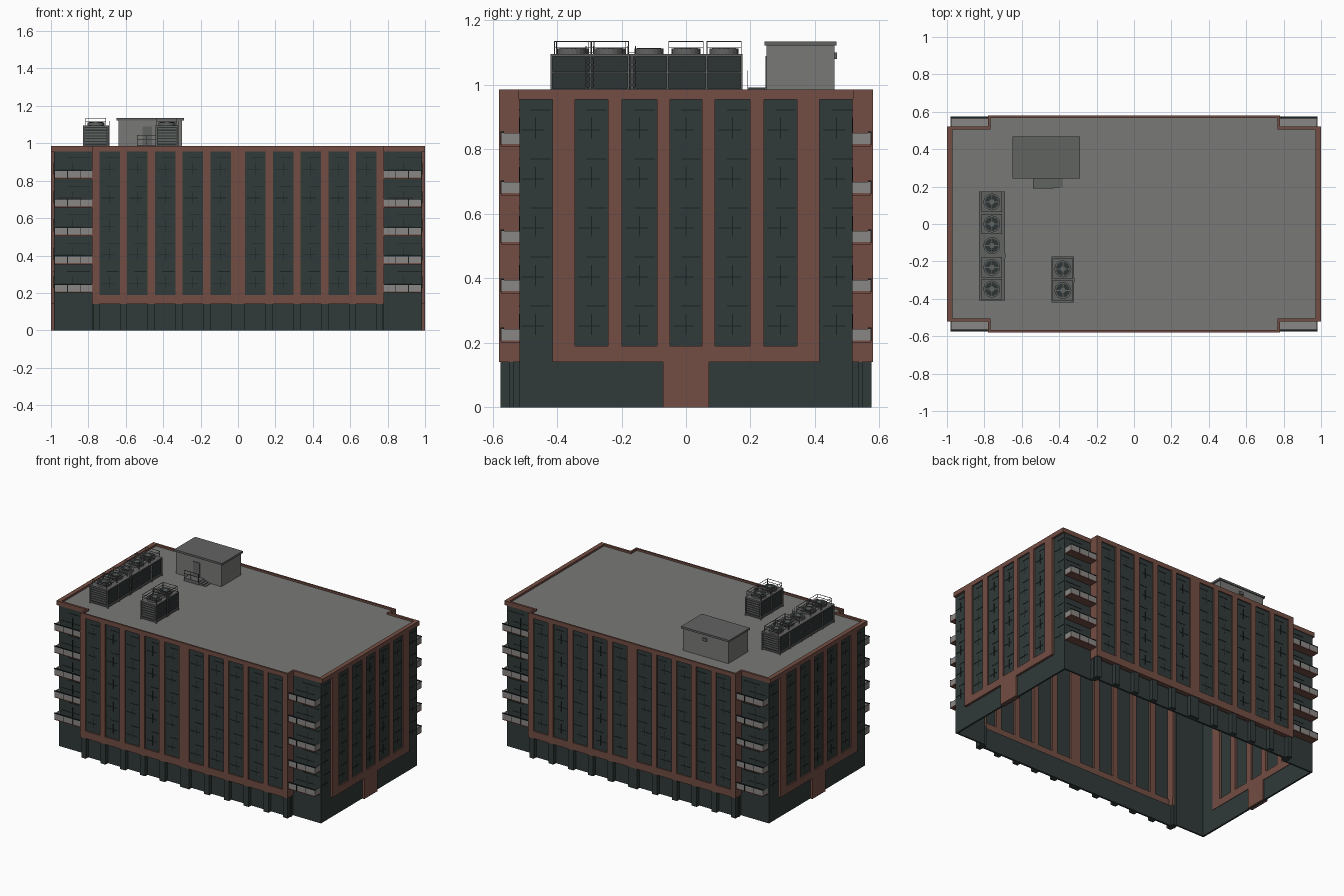
import bpy, bmesh, math
from mathutils import Matrix, Vector

if "Cube" in bpy.data.objects:
    bpy.data.objects.remove(bpy.data.objects["Cube"], do_unlink=True)


def material(name, r, g, b):
    m = bpy.data.materials.new(name)
    m.use_nodes = True
    m.diffuse_color = (r, g, b, 1)
    m.node_tree.nodes["Principled BSDF"].inputs["Base Color"].default_value = (r, g, b, 1)
    return m


BRICK = material("red brown brick", .17, .075, .056)
GLASS = material("dark slate glass", .030, .043, .041)
LINE = material("black green mullion", .010, .014, .014)
ROOF = material("roof grey", .19, .19, .18)
PALE = material("balcony grey", .25, .245, .235)
METAL = material("machine grey", .12, .125, .12)
DARK = material("machine dark", .025, .035, .034)


class Part:
    """Collects boxes and cylinders into one mesh object."""

    def __init__(self, name, mat):
        self.name, self.mat, self.bm = name, mat, bmesh.new()

    def box(self, x0, x1, y0, y1, z0, z1):
        size = Vector((abs(x1 - x0), abs(y1 - y0), abs(z1 - z0)))
        mid = Vector((x0 + x1, y0 + y1, z0 + z1)) / 2
        bmesh.ops.create_cube(self.bm, size=1, matrix=Matrix.Translation(mid) @ Matrix.Diagonal(size).to_4x4())

    def tube(self, x, y, z0, z1, r):
        bmesh.ops.create_cone(self.bm, cap_ends=True, segments=20, radius1=r, radius2=r, depth=z1 - z0,
                              matrix=Matrix.Translation((x, y, (z0 + z1) / 2)))

    def done(self):
        mesh = bpy.data.meshes.new(self.name)
        self.bm.to_mesh(mesh)
        self.bm.free()
        mesh.materials.append(self.mat)
        bpy.context.collection.objects.link(bpy.data.objects.new(self.name, mesh))


W, D, TOP = 1.0, .58, .985       # half length, half depth, parapet top
BAND0, BAND1, HEAD = .14, .19, .955
STEP, ENDY, ENDX = .78, .52, .985  # corner notch and end walls
FLOORS = [.205 + .152 * i for i in range(5)]

brick = Part("brick_frame", BRICK)
parapet = Part("parapet", BRICK)
glass = Part("window_panels", GLASS)
base = Part("ground_floor_walls", GLASS)
pilasters = Part("ground_floor_pilasters", GLASS)
corner = Part("corner_walls", GLASS)
lines = Part("mullions", LINE)
slabs = Part("balcony_slabs", BRICK)
rails = Part("balcony_parapets", PALE)


def wall_lines(along_x, s, plane, a, b, inset=.0):
    """Mullion grid on a wall strip from a to b, for every floor."""
    def strip(u0, u1, z0, z1):
        p0, p1 = s * (plane - .002), s * (plane + .002)
        if along_x:
            lines.box(u0, u1, p0, p1, z0, z1)
        else:
            lines.box(p0, p1, u0, u1, z0, z1)
    mid, w = (a + b) / 2, b - a
    for i, z in enumerate(FLOORS):
        strip(a + w * .1, b - w * .25, z + .045, z + .048)
        strip(a + w * .35, b - w * .05, z + .108, z + .111)
        strip(mid - .0015, mid + .0015, z + .02, z + .085)


# Long front and back walls
bay, half_bay = .1485, .055
centres = [.0925 + bay * i for i in range(5)]
for s in (-1, 1):
    brick.box(-STEP, STEP, s * .55, s * D, BAND0, BAND1)
    brick.box(-.0375, .0375, s * .55, s * D, BAND1, HEAD)
    glass.box(-STEP + .02, STEP - .02, s * .566, s * .572, BAND1, HEAD)
    base.box(-STEP, STEP, s * .535, s * .548, 0, BAND0)
    pilasters.box(-.035, .035, s * .54, s * .575, 0, BAND0)
    parapet.box(-STEP, STEP, s * .568, s * D, HEAD, TOP)
    for m in (-1, 1):
        for c in centres:
            c0 = c + half_bay
            c1 = c + bay - half_bay
            last = c == centres[-1]
            brick.box(m * c0, m * (STEP if last else c1), s * (.515 if last else .55), s * D, BAND1, HEAD)
            pilasters.box(m * c0, m * (STEP - .005 if last else c1), s * (.515 if last else .54), s * .575, 0, BAND0)
            wall_lines(True, s, .572, m * c - half_bay, m * c + half_bay)
        # Notched corners with balconies
        brick.box(m * (STEP - .04), m * STEP, s * .515, s * .55, BAND0, BAND1)
        corner.box(m * (STEP - .02), m * ENDX, s * (ENDY - .015), s * (ENDY - .004), 0, HEAD)
        corner.box(m * (ENDX - .012), m * ENDX, s * .40, s * (ENDY - .004), 0, HEAD)
        wall_lines(True, s, ENDY - .004, *sorted((m * STEP, m * ENDX)))
        wall_lines(False, m, ENDX, *sorted((s * .414, s * ENDY)))
        parapet.box(m * (STEP - .012), m * STEP, s * .505, s * .568, HEAD, TOP)
        parapet.box(m * STEP, m * (W - .03), s * .505, s * ENDY, HEAD, TOP)
        for z in FLOORS:
            slabs.box(m * STEP, m * .98, s * .515, s * .573, z - .004, z + .003)
            rails.box(m * STEP, m * .98, s * .567, s * .573, z + .003, z + .038)
            rails.box(m * .974, m * .98, s * .515, s * .567, z + .003, z + .038)
            rails.box(m * STEP, m * .974, s * .515, s * .567, z + .003, z + .006)
            lines.box(m * STEP, m * .982, s * .565, s * .575, z + .038, z + .042)
            for t in (.84, .91):
                lines.box(m * t, m * (t + .003), s * .572, s * .575, z, z + .04)

# Short end walls
panes = ((-.344, -.242), (-.198, -.09), (-.049, .049), (.09, .198), (.242, .344))
edges = [-.414] + [v for p in panes for v in p] + [.414]
for s in (-1, 1):
    brick.box(s * .97, s * W, -.414, .414, BAND0, BAND1)
    for a, b in zip(edges[::2], edges[1::2]):
        brick.box(s * .97, s * W, a, b, BAND1, HEAD)
    brick.box(s * .965, s * W, -.072, .072, 0, BAND0)
    glass.box(s * .985, s * .991, -.4, .4, BAND1, HEAD)
    base.box(s * (ENDX - .012), s * ENDX, -.40, .40, 0, BAND0)
    parapet.box(s * .97, s * W, -ENDY, ENDY, HEAD, TOP)
    for a, b in panes:
        wall_lines(False, s, .991, a, b)

for p in (brick, parapet, glass, base, pilasters, corner, lines, slabs, rails):
    p.done()

# Flat roof
roof = Part("roof_deck", ROOF)
roof.box(-STEP + .01, STEP - .01, -.57, .57, .957, .972)
for s in (-1, 1):
    roof.box(s * (STEP - .01), s * .972, -.507, .507, .957, .972)
roof.done()

# Stair house on the roof
house = Part("roof_house", ROOF)
house.box(-.64, -.30, .25, .46, .97, 1.122)
house.done()
cap = Part("roof_house_cap", METAL)
cap.box(-.65, -.29, .243, .467, 1.122, 1.135)
cap.box(-.51, -.46, .246, .25, .99, 1.09)
cap.box(-.48, -.45, .46, .468, 1.08, 1.1)
cap.done()
stairs = Part("roof_house_steps", METAL)
stairs.box(-.54, -.43, .19, .25, .97, .992)
for i in range(3):
    stairs.box(-.43 + i * .017, -.413 + i * .017, .195, .245, .97, .988 - i * .006)
for x in (-.54, -.49, -.433):
    stairs.box(x, x + .003, .19, .193, .99, 1.045)
for z in (1.02, 1.042):
    stairs.box(-.54, -.43, .19, .193, z, z + .003)
stairs.done()


def cooling_unit(name, x0, x1, y0, y1, fans, railed, splits):
    """Row of roof coolers with frames, louvres, fans and guard rails."""
    body = Part(name + "_body", DARK)
    frame = Part(name + "_frame", METAL)
    fan = Part(name + "_fan_rings", METAL)
    hub = Part(name + "_fan_grilles", DARK)
    body.box(x0 + .008, x1 - .008, y0 + .006, y1 - .006, .985, 1.088)
    frame.box(x0, x1, y0, y1, 1.088, 1.096)
    frame.box(x0, x1, y0, y1, .978, .988)
    for x in (x0, x1 - .008):
        for y in [y0, y1 - .006] + splits:
            frame.box(x, x + .008, y, y + .006, .97, 1.09)
        frame.box(x + .002, x + .006, y0, y1, 1.036, 1.041)
    for y in (y0 + .002, y1 - .006):
        for i in range(6):
            z = .998 + i * .015
            frame.box(x0 + .012, x1 - .012, y, y + .004, z, z + .009)
    xm = (x0 + x1) / 2
    for y in fans:
        fan.tube(xm, y, 1.096, 1.112, .045)
        hub.tube(xm, y, 1.112, 1.113, .037)
        fan.tube(xm, y, 1.113, 1.115, .014)
        fan.box(xm - .037, xm + .037, y - .002, y + .002, 1.1125, 1.1145)
        fan.box(xm - .002, xm + .002, y - .037, y + .037, 1.1125, 1.1145)
        if y in railed:
            for s in (-1, 1):
                for z in (1.114, 1.133):
                    frame.box(xm - .052, xm + .052, y + s * .052, y + s * .0545, z, z + .0025)
                    frame.box(xm + s * .052, xm + s * .0545, y - .052, y + .052, z, z + .0025)
                for t in (-1, 1):
                    frame.box(xm + s * .052, xm + s * .0545, y + t * .052, y + t * .0545, 1.09, 1.135)
    # Access ladder
    for y in (splits[0] - .012, splits[0] + .012):
        frame.box(x1, x1 + .003, y, y + .003, .975, 1.12)
    for i in range(7):
        frame.box(x1, x1 + .003, splits[0] - .012, splits[0] + .012, .99 + i * .018, .993 + i * .018)
    for p in (body, frame, fan, hub):
        p.done()


row = [.118, 0, -.115, -.232, -.348]
cooling_unit("long_cooler", -.83, -.69, -.41, .175, row, row[:2] + row[3:], [-.17, -.06, .06, -.29])
pair = [-.24, -.355]
cooling_unit("short_cooler", -.44, -.32, -.42, -.175, pair, pair, [-.30])
